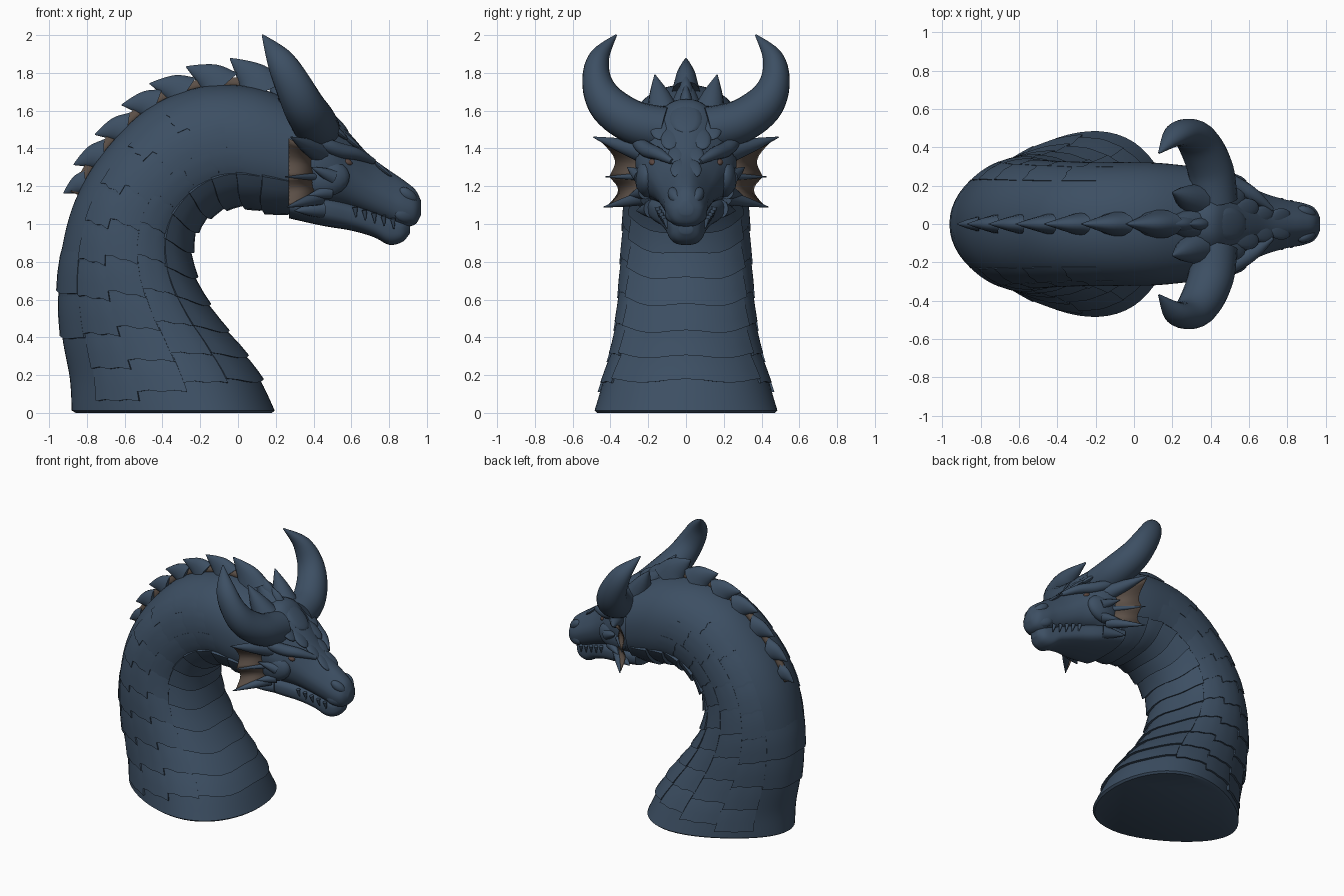
import bpy, bmesh, math
from mathutils import Vector

cube = bpy.data.objects.get("Cube")
if cube:
    bpy.data.objects.remove(cube, do_unlink=True)


def material(name, colour):
    mat = bpy.data.materials.new(name)
    mat.use_nodes = True
    mat.diffuse_color = (*colour, 1)
    mat.node_tree.nodes["Principled BSDF"].inputs["Base Color"].default_value = (*colour, 1)
    return mat


BLUE = material("slate blue hide", (0.046, 0.078, 0.125))
BROWN = material("brown membrane", (0.105, 0.078, 0.062))
RUST = material("rust eye", (0.1, 0.062, 0.052))
SIDES = (1, -1)


def build(name, grids, mat, angle=40, thickness=0):
    """Make one object from a list of (rows of points, closed) grids."""
    bm = bmesh.new()
    for rows, closed in grids:
        v = [[bm.verts.new(p) for p in row] for row in rows]
        n = len(rows[0])
        for low, high in zip(v, v[1:]):
            for j in range(n if closed else n - 1):
                k = (j + 1) % n
                bm.faces.new((low[j], low[k], high[k], high[j]))
        if closed:
            bm.faces.new(v[0][::-1])
            bm.faces.new(v[-1])
    bmesh.ops.recalc_face_normals(bm, faces=bm.faces)
    mesh = bpy.data.meshes.new(name)
    bm.to_mesh(mesh)
    bm.free()
    mesh.materials.append(mat)
    obj = bpy.data.objects.new(name, mesh)
    bpy.context.collection.objects.link(obj)
    if thickness:
        mod = obj.modifiers.new("thickness", "SOLIDIFY")
        mod.thickness, mod.offset = thickness, 0
    bpy.ops.object.select_all(action="DESELECT")
    obj.select_set(True)
    bpy.context.view_layer.objects.active = obj
    bpy.ops.object.shade_smooth_by_angle(angle=math.radians(angle))


def spline(keys, t):
    """Smooth interpolation through a list of equal-length tuples."""
    last = len(keys) - 1
    i = max(0, min(int(t), last - 1))
    f = t - i
    a, b, c, d = (keys[max(0, min(last, i + k))] for k in (-1, 0, 1, 2))
    return [q + f * (r - p) / 2 + f * f * (p - 2.5 * q + 2 * r - s / 2)
            + f ** 3 * (1.5 * (q - r) + (s - p) / 2) for p, q, r, s in zip(a, b, c, d)]


def power(v, e):
    return math.copysign(abs(v) ** e, v)


def tube(keys, ref=(0, 1, 0), steps=4, n=14):
    """Tapered tube through (x, y, z, radius along ref, other radius)."""
    count = (len(keys) - 1) * steps
    pts = [spline(keys, i / steps) for i in range(count + 1)]
    rows = []
    for i, p in enumerate(pts):
        tan = Vector(pts[min(i + 1, count)][:3]) - Vector(pts[max(i - 1, 0)][:3])
        b = tan.cross(Vector(ref)).normalized()
        m = b.cross(tan).normalized()
        ring = [j * math.tau / n for j in range(n)]
        rows.append([Vector(p[:3]) + m * p[3] * math.cos(a) + b * p[4] * math.sin(a) for a in ring])
    return rows, True


def blob(centre, axis, ra, rb):
    """Ellipsoid with half-axis vector and two cross radii."""
    keys = []
    for i in range(11):
        t = 0.04 + i * (math.pi - 0.08) / 10
        p = Vector(centre) - Vector(axis) * math.cos(t)
        keys.append((*p, ra * math.sin(t), rb * math.sin(t)))
    return tube(keys, steps=1)


def spike(start, end, radius):
    a, b = Vector(start), Vector(end)
    return tube([(*a, radius, radius), (*a.lerp(b, 0.5), radius * 0.6, radius * 0.6),
                 (*b, 0.003, 0.003)])


def flip(p, s):
    return (p[0], p[1] * s, p[2])


# Neck: back x, back z, belly x, belly z, half width
NECK = [(-.88, 0, .2, 0, .49), (-.89, .18, .12, .17, .44), (-.93, .4, .02, .33, .39),
        (-.95, .64, -.11, .5, .362), (-.93, .88, -.215, .68, .347), (-.86, 1.13, -.25, .85, .333),
        (-.72, 1.37, -.215, .98, .327), (-.48, 1.61, -.12, 1.065, .32), (-.2, 1.725, 0, 1.1, .32),
        (.08, 1.725, .13, 1.075, .32), (.32, 1.64, .3, 1.05, .3)]


def neck(s, a, off=0.0):
    s = max(0, min(10, s))
    ox, oz, ix, iz, w = spline(NECK, s)
    egg = max(0, .3 - .06 * s)
    e = 1 - .01 * s
    c = Vector(((ox + ix) / 2, 0, (oz + iz) / 2))
    d = Vector(((ox - ix) / 2, 0, (oz - iz) / 2)) * power(math.cos(a), e)
    d.y = w * (1 - .14 * egg) * (1 - egg * math.cos(a)) * power(math.sin(a), e)
    return c + d * (1 + off / d.length)


# The first ring is drawn in to round the bottom rim
rings = [(0, -.02), (.12, 0)] + [(i / 6, 0) for i in range(2, 61)]
build("neck", [([[neck(s, j * math.tau / 64, o) for j in range(64)] for s, o in rings], True)], BLUE)


def plate(s0, s1, a0, a1, lift, bend):
    """Overlapping scale on the neck, raised along its lower edge."""
    cols = [(0, 0)] + [(i / 12, 1) for i in range(13)] + [(1, 0)]
    rows = []
    for t, o in ((0, -0.01), (0, lift), (.35, lift * .75), (.7, lift * .4), (1, -.003)):
        rows.append([neck(s0 + (s1 - s0) * t + bend * math.cos(u * math.tau * 2), a0 + (a1 - a0) * u,
                          o if top else -0.01) for u, top in cols])
    return rows, False


def belly_edge(s):
    return math.pi - .86 - .035 * s


# Belly plates widen toward the throat, side scales fill up to the smooth back
belly = []
for k in range(11):
    s0 = 1 + .8 * k
    belly.append(plate(s0, s0 + .88, belly_edge(s0), math.tau - belly_edge(s0), .022, .06))
build("belly_plates", belly, BLUE, 30)
side_scales = []
for side in SIDES:
    for col in range(3):
        for k in range(9):
            s0 = .45 + .25 * col + .85 * k
            width = (belly_edge(s0) - .75) / 3
            a0 = .75 + col * width
            side_scales.append(plate(s0, s0 + .92, a0 * side, (a0 + width) * side, .014 - .0012 * k, -.02))
build("side_scales", side_scales, BLUE, 30)
build("back_scales", [plate(s, s + 1.1, -.75, .75, .013, .03) for s in (2, 3)], BLUE, 30)

# Dorsal spines hooked toward the tail, with a web between them
spines = []
for s, size in ((5.2, .47), (5.78, .6), (6.36, .62), (6.92, .65), (7.45, .7),
                (8.1, .78), (8.85, .9), (9.4, .62), (9.8, .5)):
    p = neck(s, 0)
    t = (neck(s + .05, 0) - neck(s - .05, 0)).normalized()
    n = Vector((-t.z, 0, t.x))
    keys = []
    for up, along, wide, deep in ((-.03, .1, .085, .16), (.04, .05, .065, .115),
                                  (.1, -.03, .035, .06), (.15, -.11, .003, .004)):
        keys.append((*(p + (n * up + t * along) * size), wide * size, deep * size))
    spines.append(tube(keys))
build("dorsal_spines", spines, BLUE)
build("dorsal_web", [([[neck(5.1 + i * .1, 0, h) for i in range(40)] for h in (-.02, .04)], False)],
      BROWN, thickness=.03)


def head_loft(keys, narrow):
    """Loft along x from (x, top z, bottom z, half width) sections."""
    rows = []
    for i in range((len(keys) - 1) * 5 + 1):
        x, top, low, w = spline(keys, i / 5)
        ring = []
        for j in range(40):
            a = j * math.tau / 40
            c = power(math.cos(a), .8)
            y = w * power(math.sin(a), .75) * (1 - narrow * max(0, c))
            ring.append((x, y, (top + low) / 2 + c * (top - low) / 2))
        rows.append(ring)
    return rows, True


# Skull and closed lower jaw
build("skull", [head_loft([(.24, 1.64, 1.07, .25), (.4, 1.66, 1.08, .27), (.5, 1.58, 1.09, .25),
                           (.6, 1.47, 1.075, .195), (.7, 1.36, 1.045, .153), (.8, 1.285, 1.01, .125),
                           (.88, 1.23, .985, .11), (.94, 1.18, 1.0, .085), (.97, 1.12, 1.05, .035)], .42)], BLUE)
build("lower_jaw", [head_loft([(.27, 1.18, 1.03, .23), (.45, 1.16, .99, .2), (.6, 1.12, .965, .15),
                               (.72, 1.08, .93, .115), (.8, 1.05, .89, .095), (.87, 1.03, .905, .075),
                               (.91, 1.02, .95, .035)], -.05)], BLUE)

# Crown spikes, forehead plate and snout ridges
build("crown_spikes", [spike((.3, 0, 1.6), (.17, 0, 1.78), .09)]
      + [spike((.32, .12 * s, 1.58), (.2, .165 * s, 1.79), .09) for s in SIDES], BLUE)
ridge = [blob((.5, 0, 1.56), (.085, 0, -.08), .085, .022)]
for s in SIDES:
    for x, y, z, r in ((.5, .13, 1.515, .08), (.58, .08, 1.455, .07),
                       (.67, .05, 1.37, .06), (.76, .04, 1.295, .055)):
        ridge.append(blob((x, y * s, z), (r, .01 * s, -r * .85), r * .75, r * .25))
build("forehead_scales", ridge, BLUE)

# Teeth along the lip
teeth = []
for s in SIDES:
    for k in range(5):
        x = .62 + .05 * k
        y = .155 - .2 * (x - .6)
        z = 1.075 - .3 * (x - .6)
        teeth.append(spike((x, y * s, z + .02), (x + .005, (y - .01) * s, z - .035), .015))
build("teeth", teeth, BLUE)

for s, side in ((1, "left"), (-1, "right")):
    # Horn
    horn = [(.42, .12, 1.5, .12, .12), (.4, .28, 1.54, .12, .115), (.345, .41, 1.63, .11, .105),
            (.285, .47, 1.75, .095, .08), (.215, .46, 1.88, .068, .055), (.13, .37, 2.0, .005, .005)]
    build(side + "_horn", [tube([(*flip(k, s), *k[3:]) for k in horn], (1, 0, 0), 5, 20)], BLUE, 50)

    # Eye, brow, cheek and nostril
    build(side + "_eye", [blob(flip((.575, .174, 1.328), s), (.03, 0, -.01), .022, .018)], RUST)
    brow = [(.72, .075, 1.33, .012, .015), (.63, .145, 1.37, .035, .032), (.54, .2, 1.39, .042, .04),
            (.46, .245, 1.42, .035, .034), (.37, .29, 1.45, .004, .004)]
    build(side + "_brow", [tube([(*flip(k, s), *k[3:]) for k in brow])], BLUE)
    build(side + "_cheek", [blob(flip((.46, .21, 1.24), s), (.13, 0, .02), .06, .1),
                            blob(flip((.57, .172, 1.262), s), (.09, -.03 * s, -.02), .03, .03),
                            spike(flip((.5, .24, 1.25), s), flip((.39, .31, 1.3), s), .04),
                            spike(flip((.48, .22, 1.17), s), flip((.37, .3, 1.15), s), .04),
                            spike(flip((.44, .18, 1.08), s), flip((.3, .26, 1.07), s), .05)], BLUE)
    build(side + "_nostril", [blob(flip((.9, .06, 1.15), s), (.045, -.02 * s, -.035), .033, .035),
                              blob(flip((.89, .072, 1.05), s), (.06, -.03 * s, -.01), .03, .045)], BLUE)

    # Ear fin: three bony rays and the membrane between them
    roots = [Vector(flip(p, s)) for p in ((.43, .22, 1.38), (.43, .22, 1.25), (.43, .22, 1.14))]
    tips = [Vector(flip(p, s)) for p in ((.28, .49, 1.46), (.25, .425, 1.25), (.26, .435, 1.09))]
    build(side + "_fin_rays", [spike(r, t, w) for r, t, w in zip(roots, tips, (.06, .022, .04))], BLUE)
    web = []
    for k in range(2):
        inner, outer = [], []
        for i in range(9):
            u = i / 8
            root, tip = roots[k].lerp(roots[k + 1], u), tips[k].lerp(tips[k + 1], u)
            edge = tip.lerp(root, .1 + .25 * math.sin(math.pi * u))
            edge.x = .27
            inner.append(root)
            outer.append(edge)
        web.append(([inner, outer], False))
    build(side + "_fin_membrane", web, BROWN, thickness=.008)
